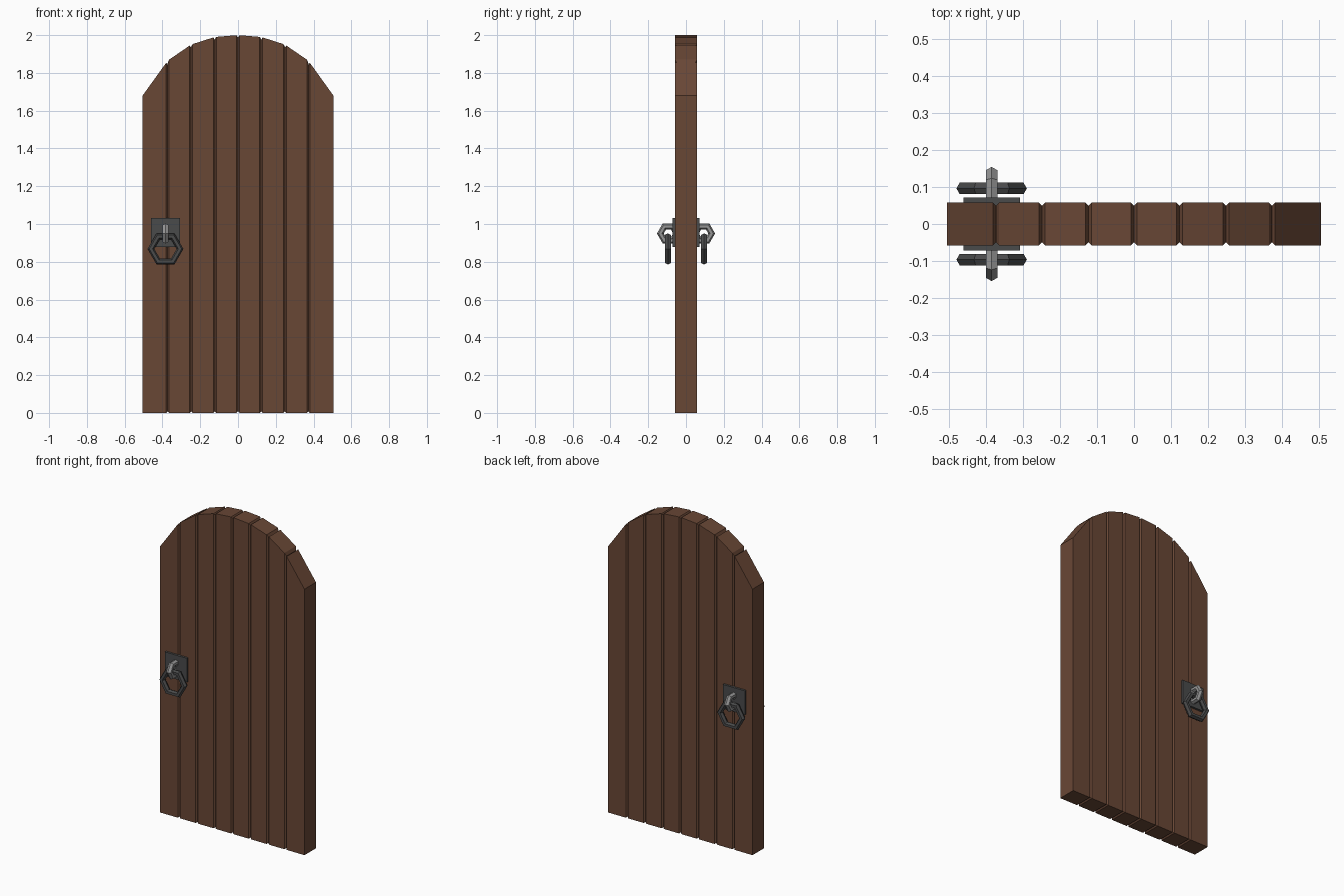
import bpy, bmesh, math
from mathutils import Matrix, Vector

if "Cube" in bpy.data.objects:
    bpy.data.objects.remove(bpy.data.objects["Cube"])


def material(name, rgb):
    m = bpy.data.materials.new(name)
    m.diffuse_color = (*rgb, 1)
    m.use_nodes = True
    m.node_tree.nodes["Principled BSDF"].inputs["Base Color"].default_value = m.diffuse_color
    return m


WOOD = material("brown wood", (0.141, 0.063, 0.036))
IRON = material("dark iron", (0.068, 0.069, 0.070))
STEEL = material("light steel", (0.30, 0.30, 0.30))


def make_object(name, bm, mat):
    bmesh.ops.recalc_face_normals(bm, faces=bm.faces)
    me = bpy.data.meshes.new(name)
    bm.to_mesh(me)
    bm.free()
    me.materials.append(mat)
    ob = bpy.data.objects.new(name, me)
    bpy.context.collection.objects.link(ob)
    return ob


# Arched top: seam positions and heights, mirrored left to right
HALF = [(0, 2.0), (0.123, 1.99), (0.248, 1.95), (0.372, 1.865), (0.505, 1.68)]
ARCH = [(-x, z) for x, z in HALF[:0:-1]] + HALF
D, GROOVE, DROP = 0.0575, 0.008, 0.012


# Plank: chain of cross-section rings along x, chamfered at the inner seams
def plank(i):
    (x0, z0), (x1, z1) = ARCH[i], ARCH[i + 1]
    slope = (z1 - z0) / (x1 - x0)
    rings = []
    for x, z, seam, s in ((x0, z0, i > 0, 1), (x1, z1, i < len(ARCH) - 2, -1)):
        ends = [(x + s * GROOVE, z + s * GROOVE * slope, D, 0)] if seam else [(x, z, D, 0)]
        if seam:
            ends.insert(0, (x, z - DROP - max(0, -s * slope) * GROOVE, D - GROOVE, GROOVE))
        rings += ends if s == 1 else ends[::-1]
    bm = bmesh.new()
    loops = [[bm.verts.new(p) for p in ((x, -d, b), (x, d, b), (x, d, t), (x, -d, t))]
             for x, t, d, b in rings]
    for a, b in zip(loops, loops[1:]):
        for k in range(4):
            n = (k + 1) % 4
            bm.faces.new((a[k], a[n], b[n], b[k]))
    bm.faces.new(loops[0])
    bm.faces.new(loops[-1])
    make_object(f"plank_{i + 1}", bm, WOOD)


for i in range(len(ARCH) - 1):
    plank(i)


# Six-sided ring lying in the plane of axes u and v
def hex_ring(name, centre, u, v, major, minor, mat):
    u, v = Vector(u), Vector(v)
    w = u.cross(v)
    bm = bmesh.new()
    loops = []
    for i in range(6):
        a = i * math.tau / 6
        out = u * math.cos(a) + v * math.sin(a)
        loops.append([bm.verts.new(Vector(centre) + out * (major + minor * math.cos(b))
                                   + w * minor * math.sin(b))
                      for b in (j * math.tau / 6 for j in range(6))])
    for i in range(6):
        for j in range(6):
            p, q, n = loops[i], loops[(i + 1) % 6], (j + 1) % 6
            bm.faces.new((p[j], q[j], q[n], p[n]))
    make_object(name, bm, mat)


# Handles on both faces: back plate, staple and pull ring
HX = -0.384
for side, label in ((-1, "front"), (1, "back")):
    bm = bmesh.new()
    bmesh.ops.create_cube(bm, size=1, matrix=Matrix.Translation((HX, side * 0.06, 0.955))
                          @ Matrix.Diagonal((0.153, 0.022, 0.152, 1)))
    make_object(label + "_handle_plate", bm, IRON)
    hex_ring(label + "_staple", (HX, side * 0.093, 0.95), (0, 1, 0), (0, 0, 1),
             0.043, 0.018, STEEL)
    hex_ring(label + "_pull_ring", (HX, side * 0.096, 0.868), (1, 0, 0), (0, 0, 1),
             0.077, 0.018, IRON)
